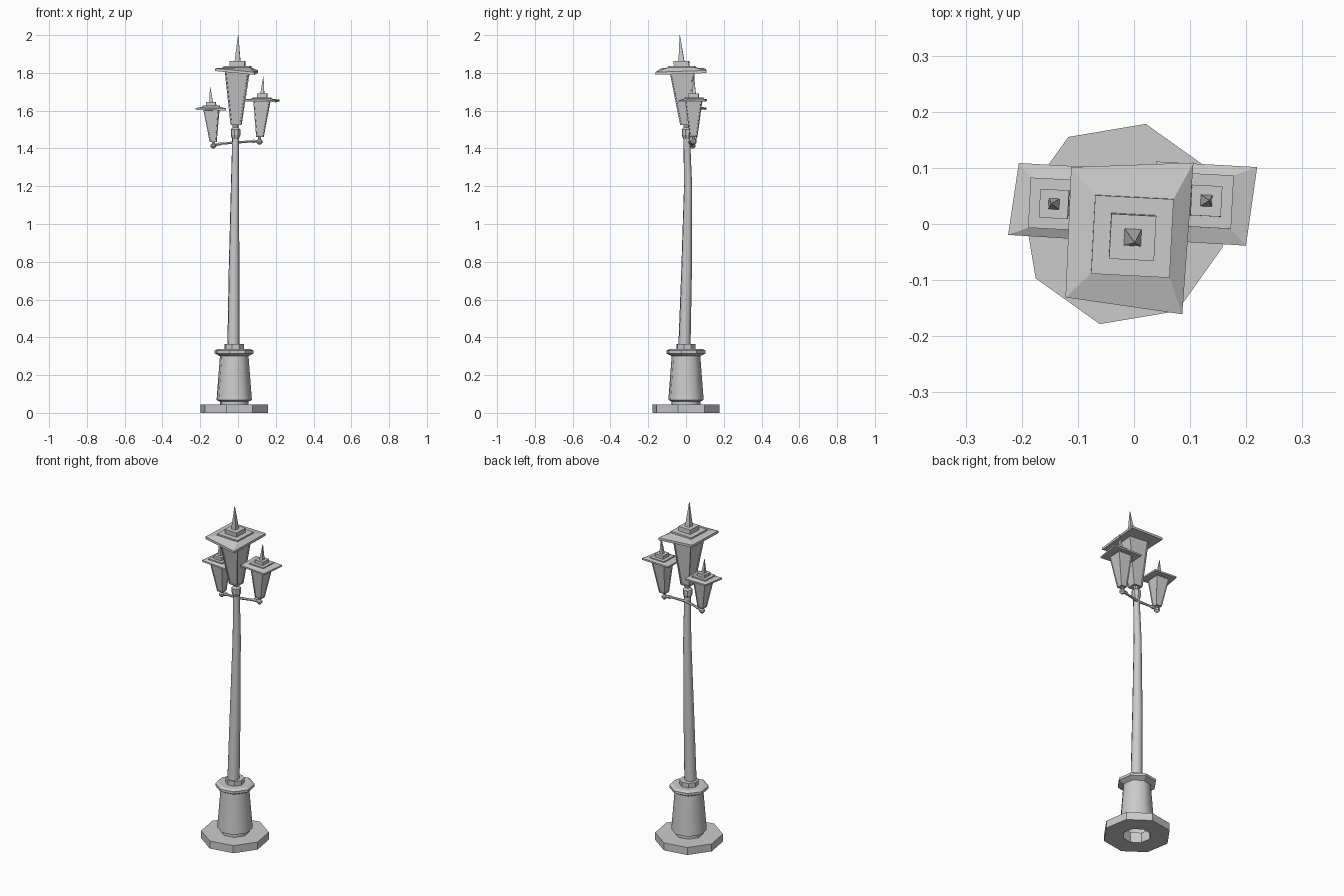
import bpy, bmesh
from math import cos, sin, radians, sqrt
from mathutils import Vector

if "Cube" in bpy.data.objects:
    bpy.data.objects.remove(bpy.data.objects["Cube"])

grey = bpy.data.materials.new("cast_iron_grey")
grey.use_nodes = True
COLOUR = (0.6, 0.6, 0.6, 1)
grey.diffuse_color = COLOUR
grey.node_tree.nodes["Principled BSDF"].inputs["Base Color"].default_value = COLOUR


def ring(centre, radius, sides, turn):
    """Points of a level regular polygon."""
    angles = [radians(turn + 360 * i / sides) for i in range(sides)]
    return [Vector(centre) + Vector((radius * cos(a), radius * sin(a), 0)) for a in angles]


def square(centre, half):
    return ring(centre, half * sqrt(2), 4, 42)


def loft(name, rings, caps=True, smooth=None, panes=0):
    """Skin a list of point rings; optionally sink a framed pane in each side."""
    bm = bmesh.new()
    loops = [[bm.verts.new(p) for p in r] for r in rings]
    n = len(loops[0])
    sides = []
    for low, high in zip(loops, loops[1:]):
        for i in range(n):
            j = (i + 1) % n
            sides.append(bm.faces.new((low[i], low[j], high[j], high[i])))
    if caps:
        bm.faces.new(loops[0][::-1])
        bm.faces.new(loops[-1])
    bm.normal_update()
    if panes:
        bmesh.ops.inset_individual(bm, faces=sides, thickness=panes, depth=0)
        bmesh.ops.inset_individual(bm, faces=sides, thickness=0.001, depth=-panes / 2)
    mesh = bpy.data.meshes.new(name)
    bm.to_mesh(mesh)
    bm.free()
    mesh.materials.append(grey)
    obj = bpy.data.objects.new(name, mesh)
    bpy.context.collection.objects.link(obj)
    if smooth:
        bpy.ops.object.select_all(action='DESELECT')
        obj.select_set(True)
        bpy.context.view_layer.objects.active = obj
        bpy.ops.object.shade_smooth_by_angle(angle=radians(smooth))
    return obj


def turned(name, profile, centre=(-0.02, 0), **options):
    """Eight-sided turned part from (radius, height) pairs."""
    loft(name, [ring((*centre, z), r, 8, 32) for r, z in profile], **options)


# Hollow foot and pedestal
turned("foot", [(0.076, 0.06), (0.076, 0), (0.183, 0), (0.183, 0.045), (0.076, 0.045)],
       caps=False)
turned("pedestal", [(0.078, 0.04), (0.078, 0.06), (0.096, 0.068), (0.077, 0.31)],
       caps=False, smooth=50)
turned("pedestal_collar", [(0.077, 0.3), (0.106, 0.315), (0.106, 0.33), (0.09, 0.338)])
turned("pole_socket", [(0.052, 0.335), (0.052, 0.365)])

# Slightly bent, tapering pole
bends = [(-0.024, -0.008, 0.36, 0.033), (-0.021, 0.003, 0.75, 0.029),
         (-0.016, 0.011, 1.2, 0.022), (-0.013, 0.004, 1.46, 0.018)]
loft("pole", [ring((x, y, z), r, 8, 32) for x, y, z, r in bends], smooth=50)
turned("pole_head", [(0.018, 1.45), (0.026, 1.47), (0.026, 1.5), (0.016, 1.51), (0.016, 1.54)],
       centre=(-0.013, 0.003))


def lantern(name, foot, tip, s, levels, brim):
    """Leaning lantern; levels are body bottom, body top, tier, box, spike base."""
    foot, tip = Vector(foot), Vector(tip)

    def at(z):
        return foot.lerp(tip, (z - foot.z) / (tip.z - foot.z))

    low, high, tier, box, spike = levels
    loft(name + "_body", [square(at(low), 0.028 * s), square(at(high), 0.064 * s)],
         panes=0.009 * s)
    # Uneven roof brim sloping up to the first tier
    mid = at(tier)
    order = [mid + Vector((x, y, dz)) for x, y, dz in brim]
    drop = Vector((0, 0, 0.014 * s))
    loft(name + "_brim", [[p - drop for p in order], order, square(mid, 0.07 * s)])
    loft(name + "_roof_tier", [square(at(tier - 0.005), 0.07 * s), square(at(box), 0.07 * s)])
    loft(name + "_roof_box", [square(at(box), 0.04 * s), square(at(spike), 0.04 * s)])
    loft(name + "_spike", [square(at(spike), 0.015 * s), square(tip, 0.001)])


# Corners run from back right, anticlockwise seen from above
lantern("main_lantern", (-0.012, 0.003, 1.45), (0.001, -0.033, 2.0), 1.0,
        (1.525, 1.812, 1.828, 1.837, 1.863),
        [(0.109, 0.131, -0.015), (-0.109, 0.123, -0.004),
         (-0.119, -0.109, -0.004), (0.089, -0.139, -0.024)])
lantern("left_lantern", (0.114, 0.04, 1.42), (0.134, 0.042, 1.78), 0.68,
        (1.46, 1.65, 1.664, 1.67, 1.69),
        [(0.092, 0.06, -0.006), (-0.088, 0.07, -0.004),
         (-0.09, -0.07, -0.006), (0.072, -0.08, -0.01)])
lantern("right_lantern", (-0.13, 0.035, 1.41), (-0.147, 0.036, 1.725), 0.64,
        (1.435, 1.606, 1.62, 1.627, 1.645),
        [(0.078, 0.065, -0.008), (-0.064, 0.073, -0.004),
         (-0.083, -0.055, -0.006), (0.078, -0.065, -0.01)])

# Cross arm with flared ends, and a stem under each small lantern
arm = [(-0.13, 0.035, 1.418, 0.006), (-0.095, 0.032, 1.424, 0.01), (-0.085, 0.03, 1.425, 0.006),
       (-0.012, 0.018, 1.432, 0.008), (0.07, 0.03, 1.437, 0.006), (0.08, 0.035, 1.438, 0.01),
       (0.115, 0.04, 1.438, 0.006)]
loft("cross_arm", [[Vector((x, y, z)) + Vector((0, r * cos(a), r * sin(a)))
                    for a in (radians(60 * k) for k in range(6))] for x, y, z, r in arm])
for name, x, y, z in (("left_stem", 0.114, 0.04, 1.42), ("right_stem", -0.13, 0.035, 1.4)):
    turned(name, [(0.006, z), (0.016, z + 0.01), (0.016, z + 0.02), (0.009, z + 0.027),
                  (0.009, z + 0.045)], centre=(x, y))
